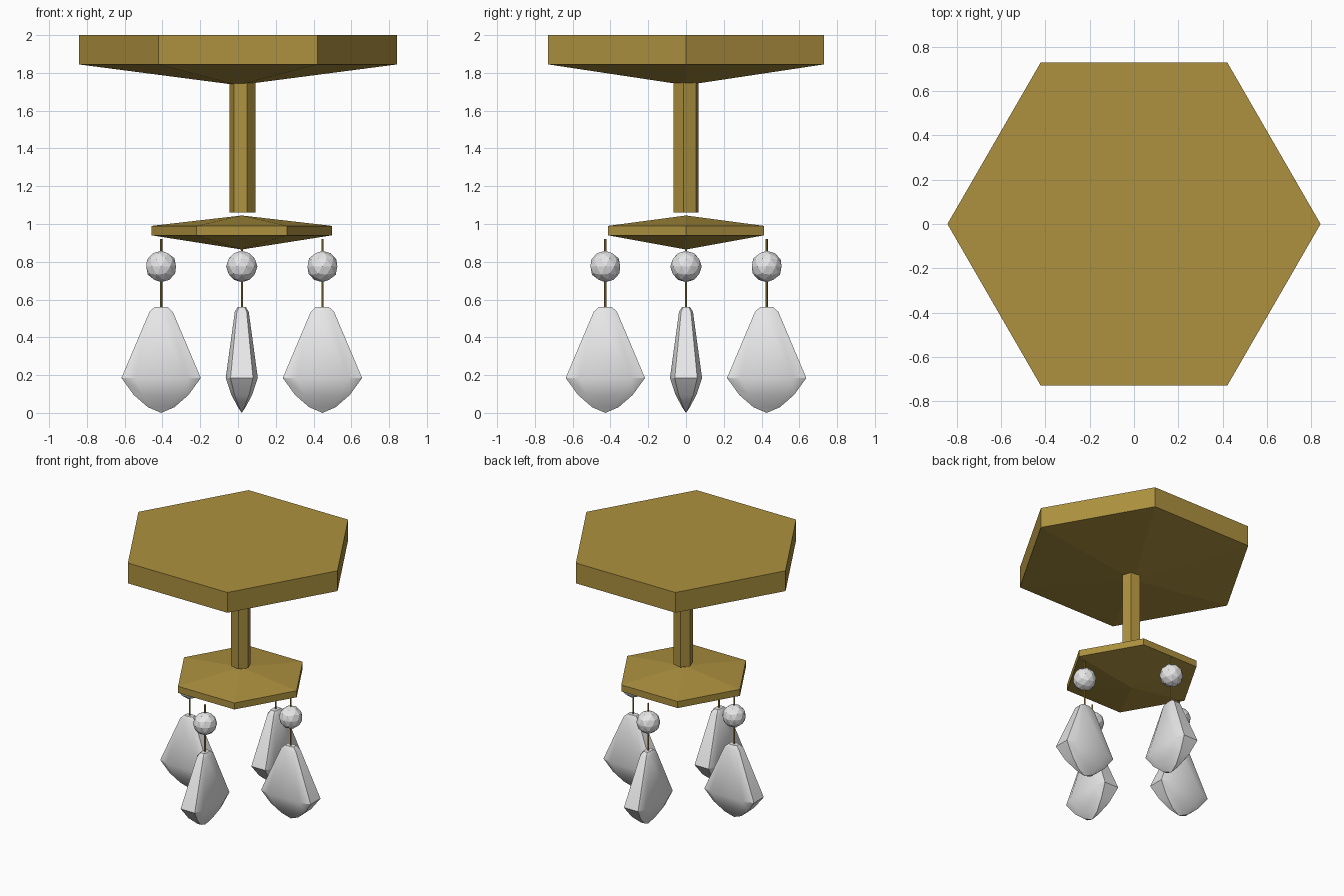
import bpy
import bmesh
from math import cos, sin, pi, radians
from mathutils import Matrix

cube = bpy.data.objects.get("Cube")
if cube:
    bpy.data.objects.remove(cube, do_unlink=True)


def material(name, colour):
    mat = bpy.data.materials.new(name)
    mat.use_nodes = True
    mat.diffuse_color = (*colour, 1)
    mat.node_tree.nodes["Principled BSDF"].inputs["Base Color"].default_value = (*colour, 1)
    return mat


gold = material("aged gold", (0.42, 0.285, 0.05))
crystal = material("crystal grey", (0.8, 0.8, 0.8))
AXIS_X = 0.02   # the hanging parts sit slightly off centre


def finish(name, bm, mat, smooth=False):
    bmesh.ops.recalc_face_normals(bm, faces=bm.faces)
    mesh = bpy.data.meshes.new(name)
    bm.to_mesh(mesh)
    bm.free()
    mesh.materials.append(mat)
    obj = bpy.data.objects.new(name, mesh)
    bpy.context.collection.objects.link(obj)
    if smooth:
        bpy.context.view_layer.objects.active = obj
        obj.select_set(True)
        bpy.ops.object.shade_smooth_by_angle(angle=radians(32))
        obj.select_set(False)
    return obj


def loft(bm, rings):
    """Bridge rings of equal size; a ring of one point closes to a tip."""
    loops = [[bm.verts.new(p) for p in ring] for ring in rings]
    for a, b in zip(loops, loops[1:]):
        n = max(len(a), len(b))
        for i in range(n):
            j = (i + 1) % n
            if len(a) == 1:
                bm.faces.new((a[0], b[i], b[j]))
            elif len(b) == 1:
                bm.faces.new((a[i], a[j], b[0]))
            else:
                bm.faces.new((a[i], a[j], b[j], b[i]))
    for end in (loops[0], loops[-1]):
        if len(end) > 1:
            bm.faces.new(end)


def hexagon(profile, x=0, turn=0):
    """Hexagonal rings from (radius, height) pairs."""
    return [[(x, 0, z)] if r == 0 else
            [(x + r * cos(i * pi / 3 + turn), r * sin(i * pi / 3 + turn), z) for i in range(6)]
            for r, z in profile]


# Ceiling canopy, stem and lower plate
for name, profile, x, turn in (
        ("ceiling_canopy", [(0, 1.735), (0.843, 1.845), (0.843, 2)], 0, 0),
        ("stem", [(0.07, 1.06), (0.07, 1.75)], 0.025, radians(-10)),
        ("lower_plate", [(0, 0.865), (0.477, 0.94), (0.477, 0.99), (0, 1.045)], AXIS_X, 0)):
    bm = bmesh.new()
    loft(bm, hexagon(profile, x, turn))
    finish(name, bm, gold)

# Flattened drop: height, half width, half thickness
DROP = [(0.56, 0.035, 0.022), (0.535, 0.062, 0.037), (0.185, 0.21, 0.085),
        (0.095, 0.145, 0.055), (0.03, 0.07, 0.02)]
# Cross-section with narrow bevelled sides, as fractions of the half sizes
SECTION = [(1, -0.7), (1, 0.7), (0.66, 1), (-0.66, 1),
           (-1, 0.7), (-1, -0.7), (-0.66, -1), (0.66, -1)]

# Four hangers around the lower plate: wire, bead and drop
for i, side in enumerate(("left", "back", "right", "front")):
    place = (Matrix.Translation((AXIS_X, 0, 0)) @ Matrix.Rotation(i * pi / 2, 4, "Z")
             @ Matrix.Translation((0.427, 0, 0)))

    bm = bmesh.new()
    loft(bm, hexagon([(0.006, 0.55), (0.006, 0.92)]))
    finish(side + "_wire", bm, gold).matrix_world = place

    bm = bmesh.new()
    bmesh.ops.create_icosphere(bm, subdivisions=2, radius=0.083,
                               matrix=Matrix.Translation((0, 0, 0.775)))
    finish(side + "_bead", bm, crystal).matrix_world = place

    bm = bmesh.new()
    rings = [[(w * u, t * v, z) for u, v in SECTION] for z, w, t in DROP]
    loft(bm, rings + [[(0, 0, 0)]])
    finish(side + "_drop", bm, crystal, smooth=True).matrix_world = place
